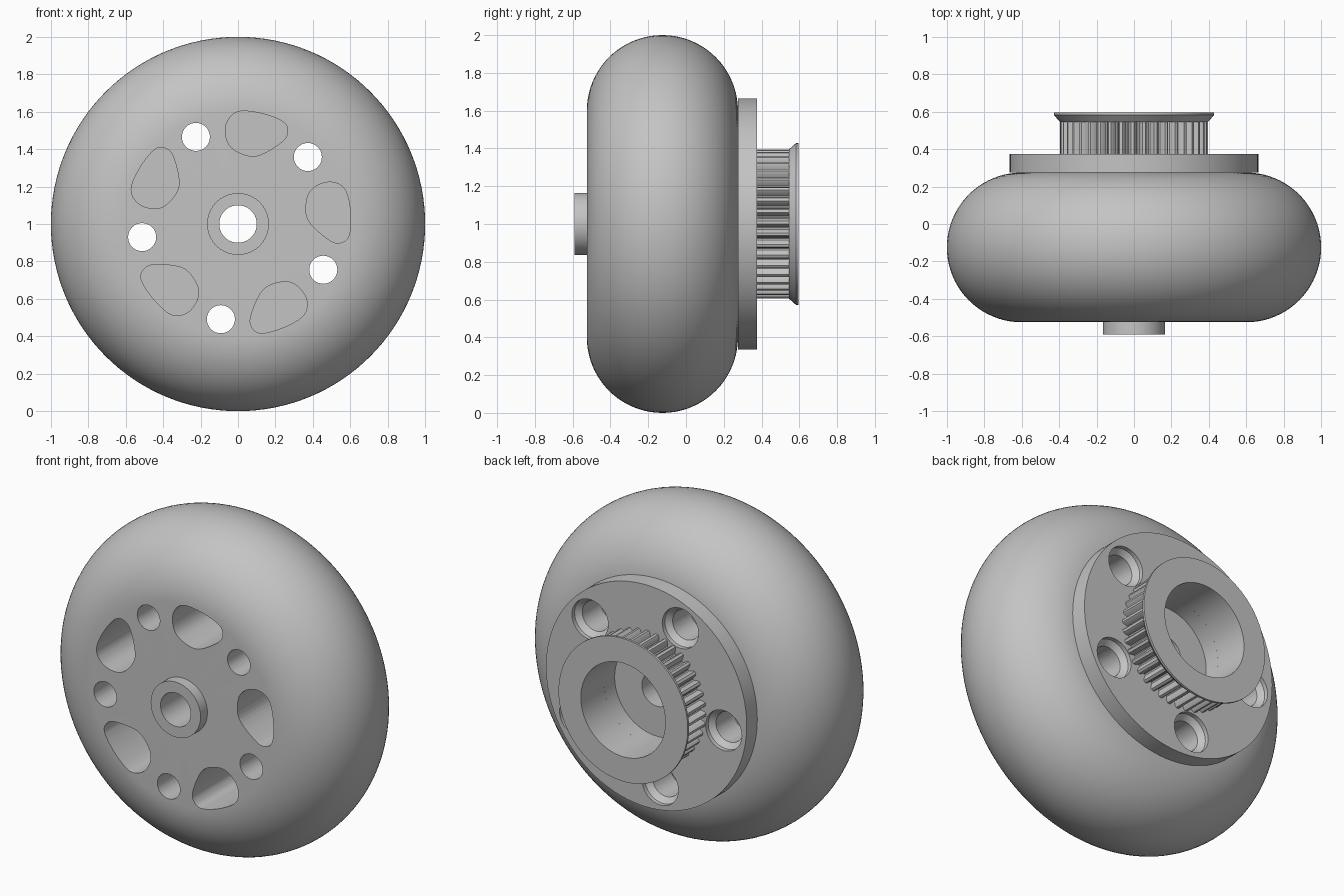
import bpy, bmesh
from math import sin, cos, pi, radians
from mathutils import Vector, Matrix

cube = bpy.data.objects.get("Cube")
if cube:
    bpy.data.objects.remove(cube, do_unlink=True)

grey = bpy.data.materials.new("plain grey")
grey.use_nodes = True
colour = (0.55, 0.55, 0.55, 1)
grey.diffuse_color = colour
grey.node_tree.nodes["Principled BSDF"].inputs["Base Color"].default_value = colour

AXLE = Vector((0, 0, 1))


def add_object(name, bm):
    bmesh.ops.remove_doubles(bm, verts=bm.verts, dist=1e-5)
    bmesh.ops.recalc_face_normals(bm, faces=bm.faces)
    mesh = bpy.data.meshes.new(name)
    bm.to_mesh(mesh)
    bm.free()
    mesh.materials.append(grey)
    obj = bpy.data.objects.new(name, mesh)
    bpy.context.collection.objects.link(obj)
    return obj


def lathe(bm, profile, steps=96, centre=AXLE, radius=lambda r, i: r):
    """Turn a closed (radius, y) profile around an axis parallel to y."""
    rings = []
    for i in range(steps):
        a = 2 * pi * i / steps
        rings.append([bm.verts.new(centre + Vector((radius(r, i) * cos(a), y, radius(r, i) * sin(a))))
                      for r, y in profile])
    n = len(profile)
    for i in range(steps):
        p, q = rings[i], rings[(i + 1) % steps]
        for j in range(n):
            k = (j + 1) % n
            if profile[j][0] == 0 and profile[k][0] == 0:
                continue
            bm.faces.new((p[j], p[k], q[k], q[j]))


def cut(obj, cutter):
    mod = obj.modifiers.new("cut", 'BOOLEAN')
    mod.operation = 'DIFFERENCE'
    mod.solver = 'EXACT'
    mod.object = cutter
    bpy.context.view_layer.objects.active = obj
    bpy.ops.object.modifier_apply(modifier=mod.name)


# Wheel body: rounded rim, flat sides, front hub boss and axle bore
bm = bmesh.new()
arc = [(0.6 + 0.4 * sin(pi * t / 40), -0.125 - 0.4 * cos(pi * t / 40)) for t in range(41)]
lathe(bm, [(0.1, -0.59), (0.165, -0.59), (0.165, -0.525)] + arc + [(0.1, 0.275)], 128)
wheel = add_object("wheel_body", bm)

# Rear mounting flange
bm = bmesh.new()
lathe(bm, [(0.28, 0.275), (0.665, 0.275), (0.665, 0.375), (0.28, 0.375)])
flange = add_object("rear_flange", bm)

# Toothed pulley ring
TOOTH = (0.395, 0.395, 0.395, 0.385, 0.362, 0.358, 0.362, 0.385)
bm = bmesh.new()
lathe(bm, [(0.28, 0.375), (0.395, 0.375), (0.395, 0.55), (0.28, 0.55)], 40 * len(TOOTH),
      radius=lambda r, i: TOOTH[i % len(TOOTH)] if r > 0.3 else r)
pulley = add_object("pulley_teeth", bm)

# Flared lip on the pulley
bm = bmesh.new()
lathe(bm, [(0.28, 0.545), (0.395, 0.545), (0.428, 0.582), (0.428, 0.595), (0.28, 0.595)])
lip = add_object("pulley_lip", bm)

# Stepped bolt holes through wheel and flange
bm = bmesh.new()
for k in range(5):
    a = radians(43.8 + 72 * k)
    lathe(bm, [(0, -0.7), (0.075, -0.7), (0.075, 0.15), (0.09, 0.15), (0.09, 0.32),
               (0.12, 0.35), (0.12, 0.5), (0, 0.5)], 32,
          AXLE + 0.517 * Vector((cos(a), 0, sin(a))))
bolt_cutter = add_object("bolt_hole_cutter", bm)

# Rounded triangular pockets in the wheel, closed at the back by the flange
OUTLINE = [Vector(p) for p in ((-0.06, 0.45), (-0.06, 0.54), (0, 0.60), (0.12, 0.592), (0.235, 0.55),
                               (0.265, 0.50), (0.235, 0.44), (0.10, 0.364), (-0.01, 0.39))]


def smooth_loop(pts, sub=6):
    """Closed Catmull-Rom curve through the points."""
    out = []
    for i in range(len(pts)):
        a, b, c, d = (pts[(i + s) % len(pts)] for s in (-1, 0, 1, 2))
        for s in range(sub):
            t = s / sub
            out.append(0.5 * (2 * b + (c - a) * t + (2 * a - 5 * b + 4 * c - d) * t ** 2
                              + (3 * b - a - 3 * c + d) * t ** 3))
    return out


bm = bmesh.new()
for k in range(5):
    turn = Matrix.Rotation(radians(72 * k), 3, 'Y')
    face = bm.faces.new([bm.verts.new(AXLE + turn @ Vector((p.x, -0.7, p.y)))
                         for p in smooth_loop(OUTLINE)])
    grown = bmesh.ops.extrude_face_region(bm, geom=[face], use_keep_orig=True)["geom"]
    bmesh.ops.translate(bm, vec=(0, 1.0, 0),
                        verts=[g for g in grown if isinstance(g, bmesh.types.BMVert)])
pocket_cutter = add_object("pocket_cutter", bm)

cut(wheel, bolt_cutter)
cut(wheel, pocket_cutter)
cut(flange, bolt_cutter)
for helper in (bolt_cutter, pocket_cutter):
    bpy.data.objects.remove(helper, do_unlink=True)

# Smooth shading with sharp edges kept
bpy.ops.object.select_all(action='DESELECT')
for obj in (wheel, flange, pulley, lip):
    obj.select_set(True)
bpy.context.view_layer.objects.active = wheel
bpy.ops.object.shade_smooth_by_angle(angle=radians(30))
